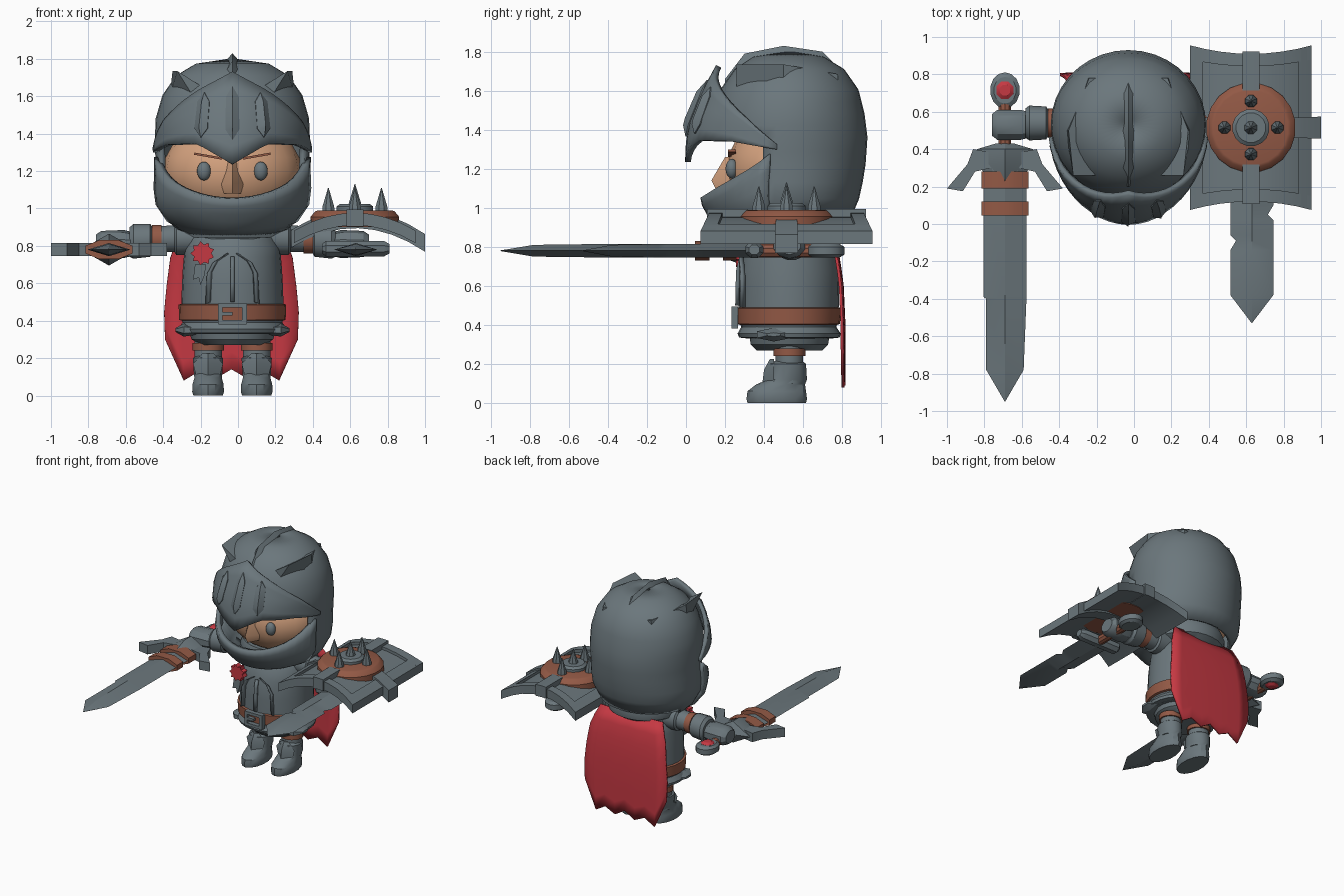
import bpy, bmesh, math
from mathutils import Vector, Matrix

if "Cube" in bpy.data.objects:
    bpy.data.objects.remove(bpy.data.objects["Cube"])

CX, CY = -0.03, 0.53          # body axis
rad = math.radians


def material(name, col):
    m = bpy.data.materials.new(name)
    m.diffuse_color = (*col, 1)
    m.use_nodes = True
    m.node_tree.nodes["Principled BSDF"].inputs["Base Color"].default_value = m.diffuse_color
    return m


STEEL = material("steel", (0.147, 0.184, 0.202))
LEATHER = material("leather", (0.29, 0.10, 0.06))
RED = material("red_cloth", (0.56, 0.04, 0.055))
SKIN = material("skin", (0.66, 0.36, 0.21))


def finish(name, bm, mat, thick=0):
    bmesh.ops.remove_doubles(bm, verts=bm.verts, dist=0.0005)
    bmesh.ops.recalc_face_normals(bm, faces=bm.faces)
    me = bpy.data.meshes.new(name)
    bm.to_mesh(me)
    bm.free()
    me.materials.append(mat)
    ob = bpy.data.objects.new(name, me)
    bpy.context.collection.objects.link(ob)
    if thick:
        mod = ob.modifiers.new("thickness", 'SOLIDIFY')
        mod.thickness, mod.offset = thick, 0
    return ob


def grid(name, rows, mat, closed=False, caps=False, thick=0, skip=None):
    """Skin a list of point rows; skip(i, j) leaves out a face."""
    bm = bmesh.new()
    vs = [[bm.verts.new(p) for p in r] for r in rows]
    n = len(rows[0])
    for i in range(len(rows) - 1):
        for j in range(n if closed else n - 1):
            if not (skip and skip(i, j)):
                k = (j + 1) % n
                bm.faces.new((vs[i][j], vs[i][k], vs[i + 1][k], vs[i + 1][j]))
    if caps:
        bm.faces.new(vs[0])
        bm.faces.new(vs[-1])
    return finish(name, bm, mat, thick)


def tube(name, axis, secs, mat, n=16):
    """Closed loft of ellipses (t, c1, c2, r1, r2) along an axis."""
    rows = []
    for t, c1, c2, r1, r2 in secs:
        row = []
        for k in range(n):
            a = 2 * math.pi * (k + 0.5) / n
            u, v = c1 + r1 * math.cos(a), c2 + r2 * math.sin(a)
            row.append({'x': (t, u, v), 'y': (u, t, v), 'z': (u, v, t)}[axis])
        rows.append(row)
    return grid(name, rows, mat, True, True)


def prism(name, pts, axis, lo, hi, mat):
    rows = [[(u, v, h) if axis == 'z' else (u, h, v) for u, v in pts] for h in (lo, hi)]
    return grid(name, rows, mat, True, True)


def box(name, c, s, mat, rot=0):
    bm = bmesh.new()
    m = Matrix.Translation(c) @ Matrix.Rotation(rot, 4, 'Y') @ Matrix.Diagonal((*s, 1))
    bmesh.ops.create_cube(bm, size=1, matrix=m)
    return finish(name, bm, mat)


def ball(name, c, r, mat):
    bm = bmesh.new()
    bmesh.ops.create_uvsphere(bm, u_segments=20, v_segments=12, radius=1,
                              matrix=Matrix.Translation(c) @ Matrix.Diagonal((*r, 1)))
    return finish(name, bm, mat)


def lerp(table, t):
    """Piecewise linear lookup; each entry is (key, values...)."""
    if t <= table[0][0]:
        return table[0][1:]
    for p, q in zip(table, table[1:]):
        if t <= q[0]:
            f = (t - p[0]) / (q[0] - p[0])
            return [a + (b - a) * f for a, b in zip(p[1:], q[1:])]
    return table[-1][1:]


def shell(prof, a, z, off=0.0):
    """Point on a rounded body; profile entries are (z, half width, front y, back y)."""
    rx, yf, yb = lerp(prof, z)
    ry = CY - yf if math.cos(a) > 0 else yb - CY
    return (CX + (rx + off) * math.sin(a), CY - (ry + off) * math.cos(a), z)


def lozenge(name, f, a0, z0, da, dz, h):
    """Raised pointed plate on surface f(a, z, off)."""
    ring = [(0, -1), (1, -.6), (1, .6), (0, 1), (-1, .6), (-1, -.6)]
    rows = [[f(a0 + u * da, z0 + v * dz, -.01) for u, v in ring],
            [f(a0 + u * da, z0 + v * dz, h * .5) for u, v in ring],
            [f(a0, z0 + v * dz * .6, h) for u, v in ring]]
    grid(name, rows, STEEL, True)


# Helmet shell with face opening
HELM = [(.85, .16, .30, .68), (.90, .29, .20, .80), (1.0, .385, .12, .86), (1.1, .40, .10, .885),
        (1.22, .395, .14, .905), (1.36, .40, .15, .915), (1.48, .395, .15, .90), (1.60, .36, .19, .87),
        (1.70, .29, .26, .80), (1.76, .19, .35, .70), (1.785, .02, .51, .55)]
zs = [.85, .90, .95, 1.05, 1.13, 1.22, 1.29, 1.36, 1.42, 1.48, 1.54, 1.60, 1.65, 1.70, 1.73, 1.76, 1.785]
N = 36


def opening(i, j):
    a = abs((j + .5) * 360 / N - 180)
    z = (zs[i] + zs[i + 1]) / 2
    return (a < 70 and 1.05 < z < 1.36) or (a > 95 and z < .95)


grid("helmet_shell", [[shell(HELM, 2 * math.pi * j / N - math.pi, z) for j in range(N)] for z in zs],
     STEEL, True, thick=.03, skip=opening)

# Chin guard
cols = [rad(-76 + 152 * k / 20) for k in range(21)]
grid("chin_guard", [[shell(HELM, a, .86 + (1.055 + .22 * (a / rad(76)) ** 2 - .86) * t / 5, .018) for a in cols]
                    for t in range(6)], STEEL, thick=.035)

# Visor
VIS = [(1.23, .405, .01, 1), (1.32, .415, .012, 1), (1.45, .41, .035, 1), (1.6, .37, .10, 1), (1.73, .33, .17, 1)]
LOW = [(0, 1.235), (26, 1.345), (55, 1.34), (83, 1.30)]
TOP = [(0, 1.725), (30, 1.625), (45, 1.56), (62, 1.47), (83, 1.325)]
rows = []
for t in range(6):
    row = []
    for k in range(-12, 13):
        d = abs(k) * 83 / 12
        lo, hi = lerp(LOW, d)[0], lerp(TOP, d)[0]
        row.append(shell(VIS, rad(k * 83 / 12), lo + (hi - lo) * t / 5))
    rows.append(row)
grid("visor", rows, STEEL, thick=.03)
for d, z, h in ((-23, 1.50, .12), (0, 1.51, .145), (23, 1.50, .12)):
    lozenge("visor_ridge", lambda a, z, o: shell(VIS, a, z, o), rad(d), z, rad(5), h, .045)

# Helmet crests
crest = [(.20, 1.60, 1.66, .02), (.30, 1.69, 1.79, .06), (.5, 1.75, 1.83, .07), (.7, 1.73, 1.80, .065),
         (.83, 1.6, 1.67, .05), (.915, 1.38, 1.40, .015)]
grid("crest_middle", [[(CX - w, y, b), (CX, y, t), (CX + w, y, b)] for y, b, t, w in crest], STEEL, True, True)
horn = [(.26, .16, 1.65, .21, 1.60, .295, 1.735), (.5, .21, 1.70, .335, 1.60, .32, 1.735),
        (.78, .15, 1.68, .22, 1.61, .21, 1.685)]
for s in (-1, 1):
    grid("crest_side", [[(CX + s * r[k], r[0], r[k + 1]) for k in (1, 5, 3)] for r in horn], STEEL, True, True)

# Face
ball("head", (CX, .52, 1.2), (.37, .31, .28), SKIN)
grid("nose", [[(CX - .02, .22, 1.26), (CX, .20, 1.26), (CX + .02, .22, 1.26)],
              [(CX - .06, .23, 1.13), (CX, .13, 1.14), (CX + .06, .23, 1.13)],
              [(CX - .045, .24, 1.08), (CX, .16, 1.08), (CX + .045, .24, 1.08)]], SKIN, True, True)
for s in (-1, 1):
    ball("eye", (CX + s * .152, .235, 1.2), (.037, .032, .05), STEEL)
    box("eyebrow", (CX + s * .13, .235, 1.28), (.15, .04, .012), LEATHER, -s * rad(10))

# Torso, collar, belt and skirt
BODY = [(.33, .25, .31, .75), (.42, .275, .27, .78), (.55, .272, .27, .785), (.68, .265, .275, .785),
        (.79, .255, .30, .77), (.86, .22, .34, .73), (.94, .16, .40, .67)]


def band(name, secs, mat):
    grid(name, [[shell(BODY, 2 * math.pi * k / 28, z, o) for k in range(28)] for z, o in secs], mat, True, True)


band("torso", [(z, 0) for z in (.33, .42, .5, .6, .68, .74, .79, .86, .94)], STEEL)
band("belt", [(.40, .002), (.405, .014), (.485, .014), (.49, .002)], LEATHER)
band("skirt", [(.40, -.01), (.355, .035), (.335, .035), (.331, .0)], STEEL)
tube("hips", 'z', [(.27, CX, CY, .17, .17), (.30, CX, CY, .22, .2), (.36, CX, CY, .24, .21)], STEEL, 24)
tube("collar", 'z', [(z, CX, CY + .02, r, r * .95) for z, r in
                     ((.84, .22), (.87, .27), (.93, .28), (.98, .26))], STEEL, 28)
for s in (-1, 1):
    tube("skirt_tab", 'x', [(CX + s * x, .45, .35, w, h) for x, w, h in
                            ((.19, .1, .025), (.26, .1, .035), (.305, .04, .01))], STEEL, 6)
    strip = [(.08, .76), (.30, .72), (.42, .66), (.44, .50)]
    grid("chest_flap", [[shell(BODY, s * a, z, .012), shell(BODY, s * (a + .07), z - .01, .012)]
                        for a, z in strip], STEEL, thick=.025)
grid("chest_seam", [[shell(BODY, a, z, .008) for a in (-.04, .04)] for z in (.50, .6, .68, .74)], STEEL, thick=.02)

# Buckle
for dx in (-.065, .065):
    box("buckle_side", (CX + dx, .25, .437), (.025, .035, .11), STEEL)
for dz in (-.045, .045):
    box("buckle_bar", (CX, .25, .437 + dz), (.15, .035, .022), STEEL)
box("buckle_pin", (CX - .03, .248, .437), (.06, .03, .02), STEEL)

# Rosette and ribbon
star = [(-.19 + r * math.cos(k * math.pi / 9), .76 + r * math.sin(k * math.pi / 9))
        for k in range(18) for r in ((.065 if k % 2 else .048),)]
prism("rosette", star, 'y', .255, .30, RED)
prism("ribbon", [(-.23, .70), (-.17, .70), (-.18, .64), (-.20, .59), (-.21, .63), (-.24, .62)], 'y', .275, .32, STEEL)

# Cape
HW = [(.08, .34), (.3, .355), (.45, .36), (.6, .345), (.75, .325), (.88, .27)]
DEPTH = [(.08, .81), (.4, .81), (.62, .80), (.78, .775), (.88, .735)]
hem = [.30, .08, .13, .09, .14, .09, .13, .08, .30]
rows = []
for t in range(9):
    row = []
    for k, zb in enumerate(hem):
        z = .88 + (zb - .88) * t / 8
        u = k / 4 - 1
        row.append((CX - .005 + lerp(HW, z)[0] * u, lerp(DEPTH, z)[0] - .01 * u * u, z))
    rows.append(row)
grid("cape", rows, RED, thick=.015)

for s, side in ((-1, "right"), (1, "left")):
    # Leg and boot
    x = CX + s * .13
    tube(side + "_leg", 'z', [(z, x, CY, .075, .072) for z in (.1, .36)], STEEL)
    tube(side + "_garter", 'z', [(z, x, CY, .086, .083) for z in (.24, .28)], LEATHER)
    tube(side + "_boot", 'z', [(0, x, .465, .08, .15), (.02, x, .465, .087, .155), (.06, x, .465, .085, .15),
                               (.095, x, .485, .075, .125), (.12, x, .52, .078, .1), (.20, x, .52, .083, .095),
                               (.215, x, .525, .06, .07)], STEEL, 14)
    grid(side + "_shin_plate", [[(x - w, .45, z), (x, y, z), (x + w, .45, z)] for z, w, y in
                                ((.09, .06, .39), (.17, .08, .40), (.225, .03, .43))], STEEL, True, True)
    # Arm, glove and hand
    arm = lambda n, secs, mat: tube(side + n, 'x', [(CX + s * t, .54, zc, r, r) for t, zc, r in secs], mat)
    arm("_shoulder", [(.15, .845, .095), (.30, .84, .09), (.31, .84, .075)], STEEL)
    arm("_sleeve", [(.28, .84, .075), (.40, .835, .07)], STEEL)
    arm("_wrist_band", [(.38, .835, .078), (.43, .835, .078)], LEATHER)
    arm("_cuff", [(.43, .83, .075), (.44, .83, .09), (.53, .825, .095), (.55, .82, .08)], STEEL)
    tube(side + "_hand", 'x', [(CX + s * t, .53, .81, a, b) for t, a, b in
                               ((.52, .07, .06), (.58, .085, .075), (.70, .085, .07), (.73, .06, .05))], STEEL, 10)

# Swords: rows are (y, left, right, half height)
SZ = .78


def blade(name, x, rows, mat):
    grid(name, [[(x - l, y, SZ), (x, y, SZ + h), (x + r, y, SZ), (x, y, SZ - h)] for y, l, r, h in rows],
         mat, True, True)


def hilt(side, x):
    tube(side + "_grip", 'y', [(y, x, SZ, .035, .035) for y in (.28, .66)], LEATHER, 10)
    tube(side + "_pommel", 'z', [(SZ + h, x, .715, r, r * 1.2) for h, r in
                                 ((-.035, .06), (-.02, .08), (.02, .08), (.035, .06))], STEEL, 14)


SX, DX = CX - .66, CX + .66
blade("sword_blade", SX, [(.3, .115, .115, .035), (-.39, .115, .115, .035), (-.40, .10, .115, .035),
                          (-.78, .10, .10, .03), (-.95, .001, .001, .002)], STEEL)
for y0, y1, w in ((.045, .12, .135), (.19, .28, .135)):
    tube("blade_wrap", 'y', [(y, SX, SZ, w * 1.0, .055) for y in (y0, y1)], LEATHER, 8)
half = [(0, .37), (.17, .40), (.20, .32), (.31, .19), (.225, .175), (.16, .28), (.07, .30), (.05, .2)]
prism("sword_guard", [(SX + u, v) for u, v in half] + [(SX - u, v) for u, v in half[:0:-1]],
      'z', SZ - .035, SZ + .035, STEEL)
grid("guard_core", [[(SX - w, y, SZ), (SX, y, SZ + h), (SX + w, y, SZ), (SX, y, SZ - h)]
                    for y, w, h in ((.20, .05, .04), (.32, .15, .085), (.40, .15, .085), (.43, .05, .04))],
     STEEL, True, True)
hilt("sword", SX)
tube("pommel_gem", 'z', [(SZ + h, SX, .715, r, r) for h, r in
                         ((-.05, .03), (-.036, .05), (.036, .05), (.05, .03))], RED, 8)
blade("short_blade", DX, [(.35, .115, .115, .035), (.10, .115, .115, .035), (.05, .115, .085, .035),
                          (.02, .115, .115, .035), (-.06, .115, .115, .035), (-.09, .085, .115, .035),
                          (-.14, .115, .115, .035), (-.38, .115, .115, .03), (-.53, .001, .001, .002)], STEEL)
tube("short_guard", 'x', [(t, .35, SZ + .005, r, r * .9) for t, r in
                          ((.45, .03), (.47, .05), (.78, .05), (.81, .03))], STEEL, 8)
hilt("short", DX)

# Shield: curved slabs, v from -1 to 1 along y
HX, HY = .625, .515


def slab(name, x0, x1, v0, v1, lo, hi, mat, n=8):
    rows = []
    for k in range(n + 1):
        x = x0 + (x1 - x0) * k / n
        d = (x - HX) / .325
        z, e = .965 - .095 * d * d, .395 + .045 * d * d
        rows.append([(x, HY + v * e, z + h) for v, h in ((v0, lo), (v1, lo), (v1, hi), (v0, hi))])
    grid(name, rows, mat, True, True)


slab("shield_plate", .30, .95, -1, 1, -.055, -.01, STEEL)
for v0, v1 in ((-1, -.83), (.83, 1)):
    slab("shield_rim_end", .30, .95, v0, v1, -.02, .012, STEEL)
for x0, x1 in ((.30, .37), (.88, .95)):
    slab("shield_rim_side", x0, x1, -1, 1, -.02, .011, STEEL, 2)
slab("shield_crossbar", .285, 1.0, -.13, .13, -.07, .025, STEEL)
for v0, v1 in ((-1.03, -.5), (.5, 1.03)):
    slab("shield_bar", HX - .045, HX + .045, v0, v1, -.06, .03, STEEL, 2)
tube("shield_disc", 'z', [(z, HX, HY, r, r) for z, r in
                          ((.90, .24), (.955, .24), (.985, .215), (.99, .2))], LEATHER, 20)
tube("shield_hub", 'z', [(z, HX, HY, r, r) for z, r in ((.97, .10), (1.01, .10), (1.025, .08))], STEEL, 16)
tube("shield_spike", 'z', [(z, HX, HY, r, r) for z, r in ((1.0, .04), (1.03, .035), (1.13, .002))], STEEL, 8)
for k in range(4):
    x, y = HX + .142 * math.cos(k * math.pi / 2), HY + .142 * math.sin(k * math.pi / 2)
    tube("shield_stud", 'z', [(z, x, y, r, r) for z, r in ((.96, .036), (1.01, .034), (1.11, .002))], STEEL, 8)

# Smooth curved faces, keep hard edges
for ob in bpy.context.collection.objects:
    ob.select_set(True)
    bpy.context.view_layer.objects.active = ob
bpy.ops.object.shade_smooth_by_angle(angle=rad(32))
